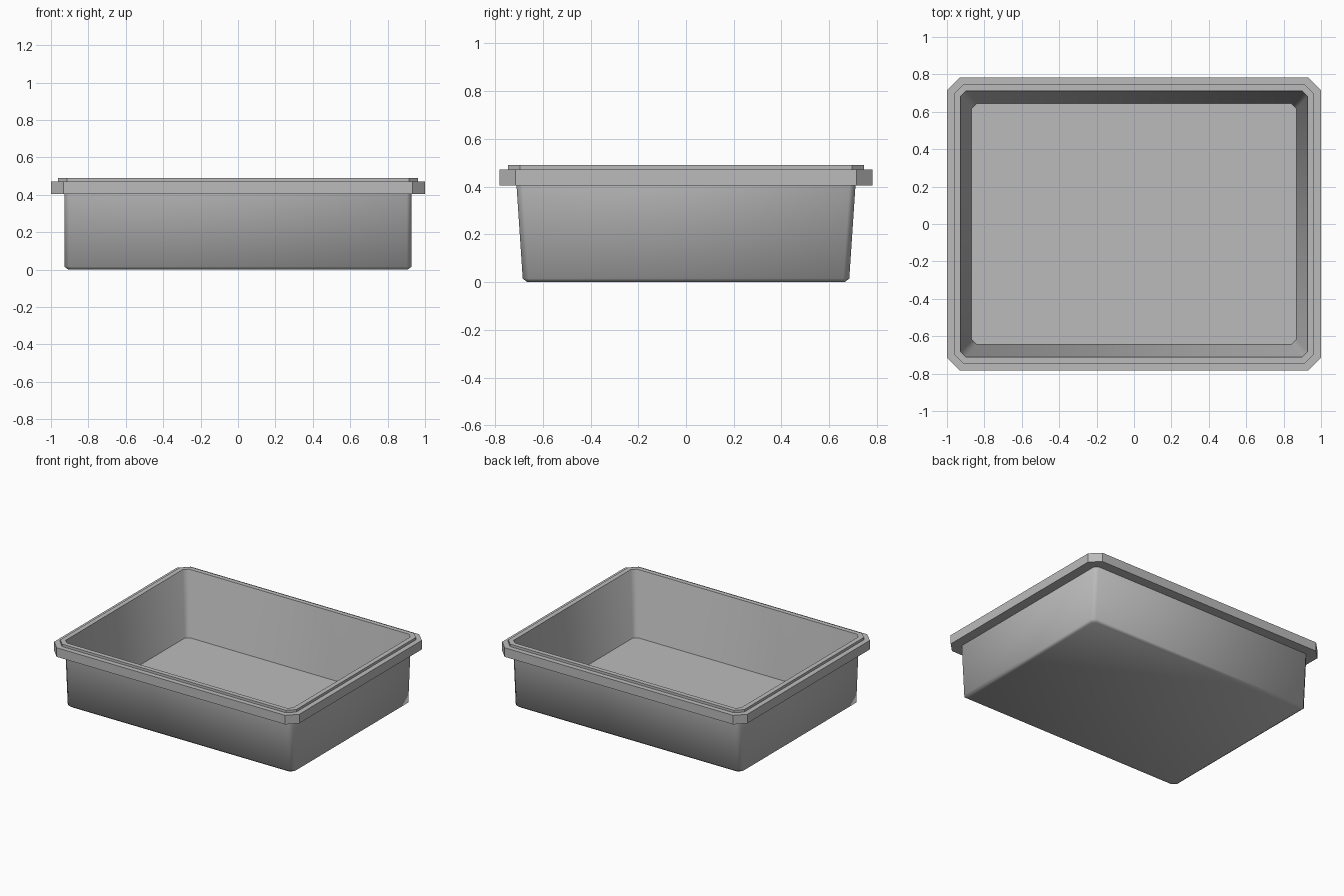
import bpy, bmesh, math

cube = bpy.data.objects.get("Cube")
if cube:
    bpy.data.objects.remove(cube, do_unlink=True)

grey = bpy.data.materials.new("mid_grey_plastic")
grey.use_nodes = True
colour = (0.5, 0.5, 0.5, 1)
grey.diffuse_color = colour
grey.node_tree.nodes["Principled BSDF"].inputs["Base Color"].default_value = colour


def octagon(x, y, z, c):
    """Rectangle with half sizes x, y and corners cut by c."""
    return [(x, y - c, z), (x - c, y, z), (c - x, y, z), (-x, y - c, z),
            (-x, c - y, z), (c - x, -y, z), (x - c, -y, z), (x, c - y, z)]


def loft(name, sections, smooth_angle=0, cap_start=False, cap_end=False):
    """Skin consecutive cut-corner rectangles into one surface."""
    bm = bmesh.new()
    rings = [[bm.verts.new(p) for p in octagon(*s)] for s in sections]
    for a, b in zip(rings, rings[1:]):
        for i in range(len(a)):
            j = (i + 1) % len(a)
            bm.faces.new((a[i], a[j], b[j], b[i]))
    if cap_start:
        bm.faces.new(rings[0][::-1])
    if cap_end:
        bm.faces.new(rings[-1])
    mesh = bpy.data.meshes.new(name)
    bm.to_mesh(mesh)
    bm.free()
    mesh.materials.append(grey)
    obj = bpy.data.objects.new(name, mesh)
    bpy.context.collection.objects.link(obj)
    if smooth_angle:
        bpy.ops.object.select_all(action="DESELECT")
        obj.select_set(True)
        bpy.context.view_layer.objects.active = obj
        bpy.ops.object.shade_smooth_by_angle(angle=math.radians(smooth_angle))
    return obj


# Outer tub: softened bottom edge, ends upright, long sides tapering
loft("tub_outside", [(0.908, 0.665, 0, 0.025), (0.928, 0.684, 0.015, 0.025),
                     (0.928, 0.71, 0.405, 0.025)], 60, cap_start=True)

# Stepped rim: underside, outer band, ledge, raised lip
loft("rim", [(0.928, 0.71, 0.405, 0.025), (1, 0.782, 0.405, 0.068),
             (1, 0.782, 0.472, 0.068), (0.963, 0.746, 0.472, 0.05),
             (0.963, 0.746, 0.49, 0.05), (0.928, 0.712, 0.49, 0.03)])

# Inner walls sloping down to the flat floor
loft("tub_inside", [(0.928, 0.712, 0.49, 0.03), (0.868, 0.643, 0.025, 0.025)],
     60, cap_end=True)
